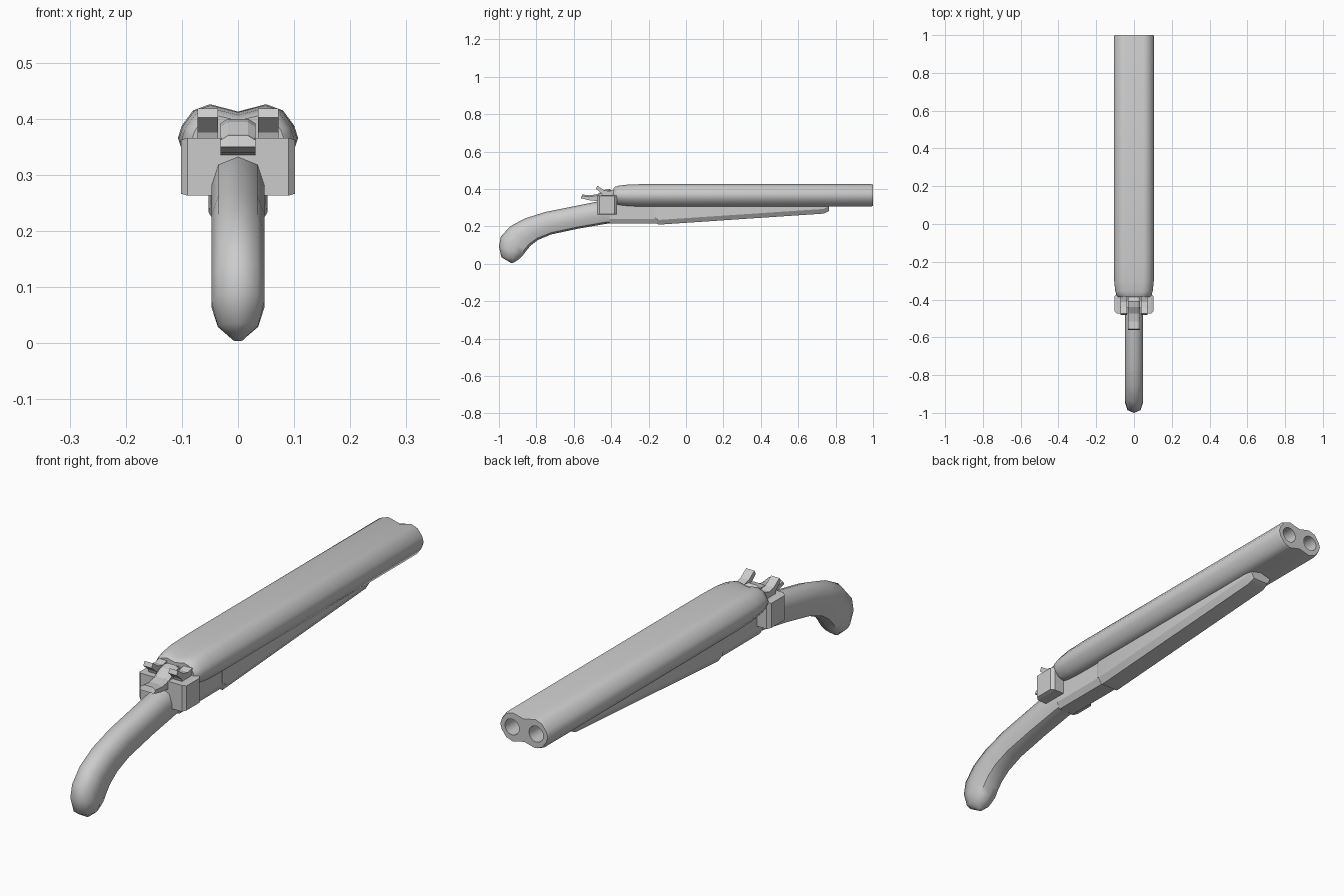
import bpy, bmesh, math

if "Cube" in bpy.data.objects:
    bpy.data.objects.remove(bpy.data.objects["Cube"])


def finish(name, bm, angle=None):
    bmesh.ops.recalc_face_normals(bm, faces=bm.faces)
    me = bpy.data.meshes.new(name)
    bm.to_mesh(me)
    bm.free()
    ob = bpy.data.objects.new(name, me)
    bpy.context.collection.objects.link(ob)
    if angle:
        smooth(ob, angle)
    return ob


def activate(ob):
    bpy.ops.object.select_all(action='DESELECT')
    ob.select_set(True)
    bpy.context.view_layer.objects.active = ob


def smooth(ob, angle):
    activate(ob)
    bpy.ops.object.shade_smooth_by_angle(angle=math.radians(angle))


def loft(name, rings, angle=None):
    bm = bmesh.new()
    vs = [[bm.verts.new(p) for p in r] for r in rings]
    n = len(rings[0])
    for a, b in zip(vs, vs[1:]):
        for i in range(n):
            j = (i + 1) % n
            bm.faces.new((a[i], a[j], b[j], b[i]))
    bm.faces.new(vs[0])
    bm.faces.new(vs[-1])
    return finish(name, bm, angle)


def prism(name, prof, x0, x1, angle=None):
    """Side profile (y, z) extruded from x0 to x1."""
    return loft(name, [[(x, y, z) for y, z in prof] for x in (x0, x1)], angle)


# Twin barrels: one joined figure-eight section, rounded at the breech
half = [(.05, .060), (.08, .049), (.10, .022), (.107, 0),
        (.10, -.022), (.08, -.049), (.05, -.060)]
sec = [(0, .047)] + half + [(0, -.047)] + [(-x, z) for x, z in reversed(half)]
stations = [(-.387, .76, .66), (-.378, .86, .77), (-.355, .93, .87), (-.30, .98, .97),
            (-.20, 1, 1), (.99, 1, 1), (1.0, .96, .94)]
barrels = loft("barrels", [[(x * sx, y, .366 + z * sz) for x, z in sec]
                           for y, sx, sz in stations])
for s in (-1, 1):
    bpy.ops.mesh.primitive_cylinder_add(vertices=16, radius=.031, depth=.4,
                                        location=(s * .052, 1.0, .366),
                                        rotation=(math.pi / 2, 0, 0))
    cutter = bpy.context.object
    cutter.hide_render = True
    activate(barrels)
    mod = barrels.modifiers.new("bore", 'BOOLEAN')
    mod.operation = 'DIFFERENCE'
    mod.solver = 'EXACT'
    mod.object = cutter
    bpy.ops.object.modifier_apply(modifier="bore")
    bpy.data.objects.remove(cutter)
smooth(barrels, 38)

# Stock: octagonal section swept along the curved grip (top y, z, bottom y, z, half width)
path = [(-.38, .335, -.38, .218, .047), (-.46, .335, -.43, .213, .047),
        (-.60, .307, -.58, .187, .047), (-.75, .277, -.72, .157, .047),
        (-.86, .243, -.79, .128, .047), (-.94, .200, -.83, .098, .047),
        (-.99, .145, -.852, .072, .047), (-1.0, .092, -.870, .048, .047),
        (-.987, .035, -.890, .026, .036), (-.935, .004, -.920, .006, .008)]
oct8 = [(0, 1), (.74, .78), (1, .2), (1, -.3), (.74, -.85), (0, -1),
        (-.74, -.85), (-1, -.3), (-1, .2), (-.74, .78)]
loft("stock", [[(w * u, (ty + by) / 2 + v * (ty - by) / 2, (tz + bz) / 2 + v * (tz - bz) / 2)
                for u, v in oct8] for ty, tz, by, bz, w in path], 55)


def trough(y, top, bottom, w):
    """Section with chamfered lower corners."""
    return [(-w, y, top), (-w, y, bottom + .025), (-w * .7, y, bottom),
            (w * .7, y, bottom), (w, y, bottom + .025), (w, y, top)]


# Receiver under the breech, and the tapering fore-end
loft("receiver", [trough(-.41, .335, .215, .047), trough(-.155, .335, .215, .047)])
loft("fore_end", [trough(-.165, .335, .222, .048), trough(-.148, .335, .209, .053),
                  trough(.735, .335, .268, .053), trough(.765, .335, .282, .048)], 25)


# Lock block with chamfered ends
def rect(x, d):
    return [(x, -.475 + d, .263 + d * .3), (x, -.37 - d, .263 + d * .3),
            (x, -.37 - d, .366 - d * .3), (x, -.475 + d, .366 - d * .3)]


loft("lock_block", [rect(-.102, .012), rect(-.09, 0), rect(.09, 0), rect(.102, .012)])

# Hammers, one each side
hammer = [(-.445, .355), (-.452, .376), (-.482, .402), (-.474, .418), (-.440, .394),
          (-.412, .388), (-.385, .395), (-.385, .374), (-.405, .355)]
for s, side in ((-1, "left"), (1, "right")):
    prism("hammer_" + side, hammer, s * .036, s * .072)

# Opening lever on the centre line
lever = [(-.385, .385), (-.41, .400), (-.44, .394), (-.475, .372), (-.515, .366),
         (-.555, .370), (-.562, .350), (-.52, .340), (-.47, .335), (-.40, .335)]
loft("top_lever", [[(x, y, z if abs(x) < .025 else z - .008 * (z > .36))
                    for y, z in lever] for x in (-.031, -.018, .018, .031)])
